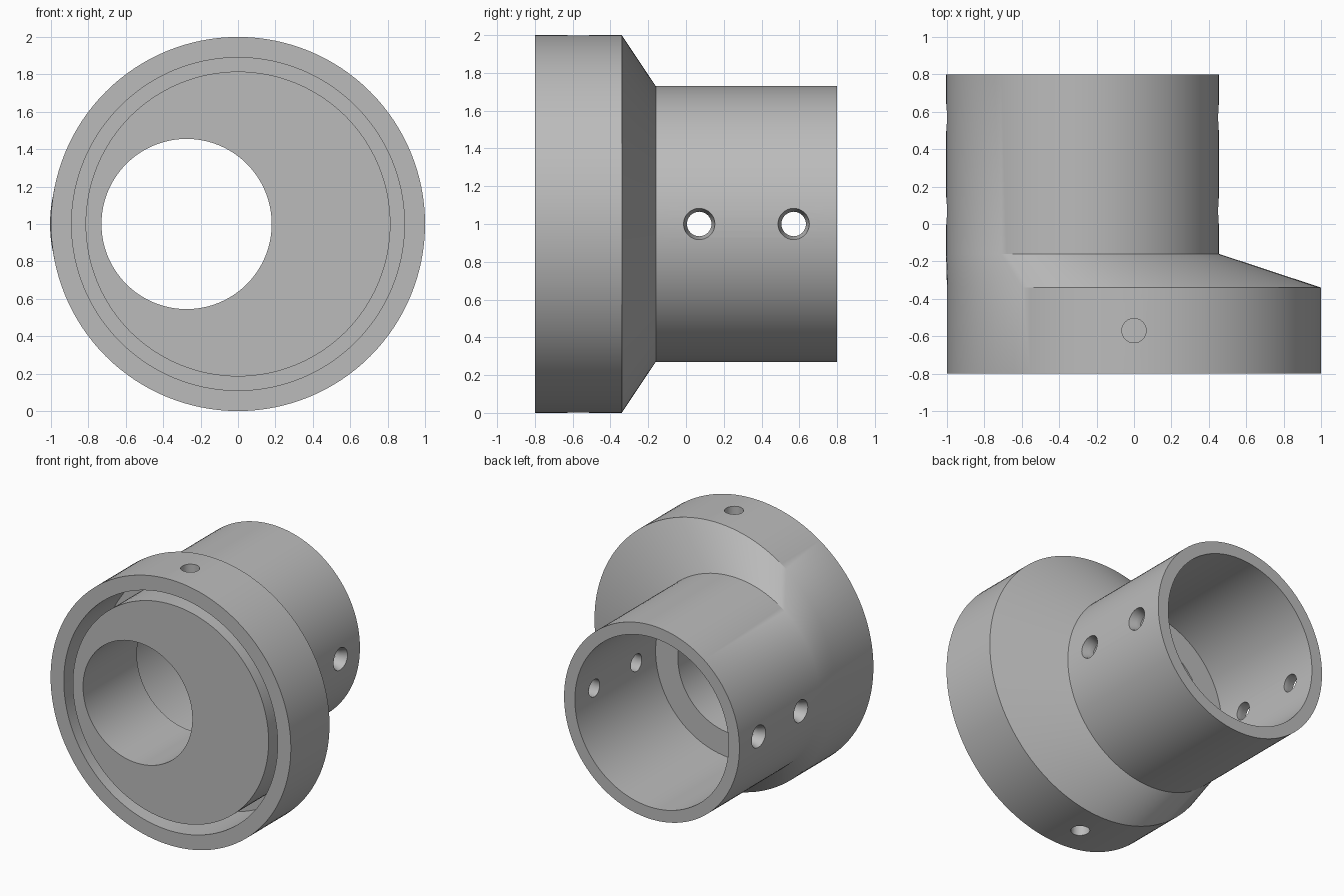
import bpy, bmesh, math
from mathutils import Matrix, Vector

cube = bpy.data.objects.get("Cube")
if cube:
    bpy.data.objects.remove(cube, do_unlink=True)

SHIFT = -0.275      # sideways offset of the narrow pipe socket
SEGMENTS = 128


def circle(bm, seg, radius, place):
    """Ring of vertices; place maps the circle's (u, v) to a point."""
    angles = [2 * math.pi * i / seg for i in range(seg)]
    return [bm.verts.new(place(radius * math.cos(a), radius * math.sin(a))) for a in angles]


def bridge(bm, a, b):
    n = len(a)
    for i in range(n):
        j = (i + 1) % n
        bm.faces.new((a[i], a[j], b[j], b[i]))


def finish(bm, name):
    bmesh.ops.recalc_face_normals(bm, faces=bm.faces[:])
    mesh = bpy.data.meshes.new(name)
    bm.to_mesh(mesh)
    bm.free()
    obj = bpy.data.objects.new(name, mesh)
    bpy.context.collection.objects.link(obj)
    return obj


# Adapter body: closed wall section as (y, radius, centre x)
section = [
    (-0.80, 1.00, 0), (-0.34, 1.00, 0),                  # wide collar
    (-0.16, 0.73, SHIFT), (0.80, 0.73, SHIFT),           # taper and narrow tube
    (0.80, 0.64, SHIFT), (-0.16, 0.64, SHIFT),           # rear socket
    (-0.16, 0.455, SHIFT), (-0.80, 0.455, SHIFT),        # through passage
    (-0.80, 0.815, 0), (-0.34, 0.815, 0),                # front plug
    (-0.34, 0.89, 0), (-0.80, 0.89, 0),                  # groove around the plug
]
bm = bmesh.new()
rings = [circle(bm, SEGMENTS, r, lambda u, v, y=y, cx=cx: (cx + u, y, 1 + v))
         for y, r, cx in section]
for k, ring in enumerate(rings):
    bridge(bm, ring, rings[(k + 1) % len(rings)])
body = finish(bm, "offset_pipe_adapter")


# Screw hole cutters: profile of (distance from axis, radius) along a direction
def add_hole(bm, origin, direction, profile):
    turn = Vector((0, 0, 1)).rotation_difference(Vector(direction)).to_matrix().to_4x4()
    matrix = Matrix.Translation(origin) @ turn
    loops = [circle(bm, 32, r, lambda u, v, d=d: matrix @ Vector((u, v, d)))
             for d, r in profile]
    for a, b in zip(loops, loops[1:]):
        bridge(bm, a, b)
    bm.faces.new(loops[0])
    bm.faces.new(loops[-1])


countersunk = [(0.5, 0.065), (0.68, 0.065), (0.725, 0.083), (0.8, 0.083)]
plain = [(0.85, 0.065), (1.1, 0.065)]
bm = bmesh.new()
for side in (-1, 1):
    for y in (0.07, 0.57):
        add_hole(bm, (SHIFT, y, 1), (side, 0, 0), countersunk)
    add_hole(bm, (0, -0.57, 1), (0, 0, side), plain)
cutter = finish(bm, "screw_hole_cutter")
cutter.hide_render = True

# Cut the holes and drop the cutter
cut = body.modifiers.new("screw_holes", 'BOOLEAN')
cut.operation = 'DIFFERENCE'
cut.solver = 'EXACT'
cut.object = cutter
bpy.ops.object.select_all(action='DESELECT')
body.select_set(True)
bpy.context.view_layer.objects.active = body
bpy.ops.object.modifier_apply(modifier=cut.name)
bpy.data.objects.remove(cutter, do_unlink=True)

# Single grey finish
grey = bpy.data.materials.new("plain_grey")
grey.use_nodes = True
colour = (0.5, 0.5, 0.5, 1)
grey.diffuse_color = colour
grey.node_tree.nodes["Principled BSDF"].inputs["Base Color"].default_value = colour
body.data.materials.clear()
body.data.materials.append(grey)

bpy.ops.object.shade_smooth_by_angle(angle=math.radians(30))
